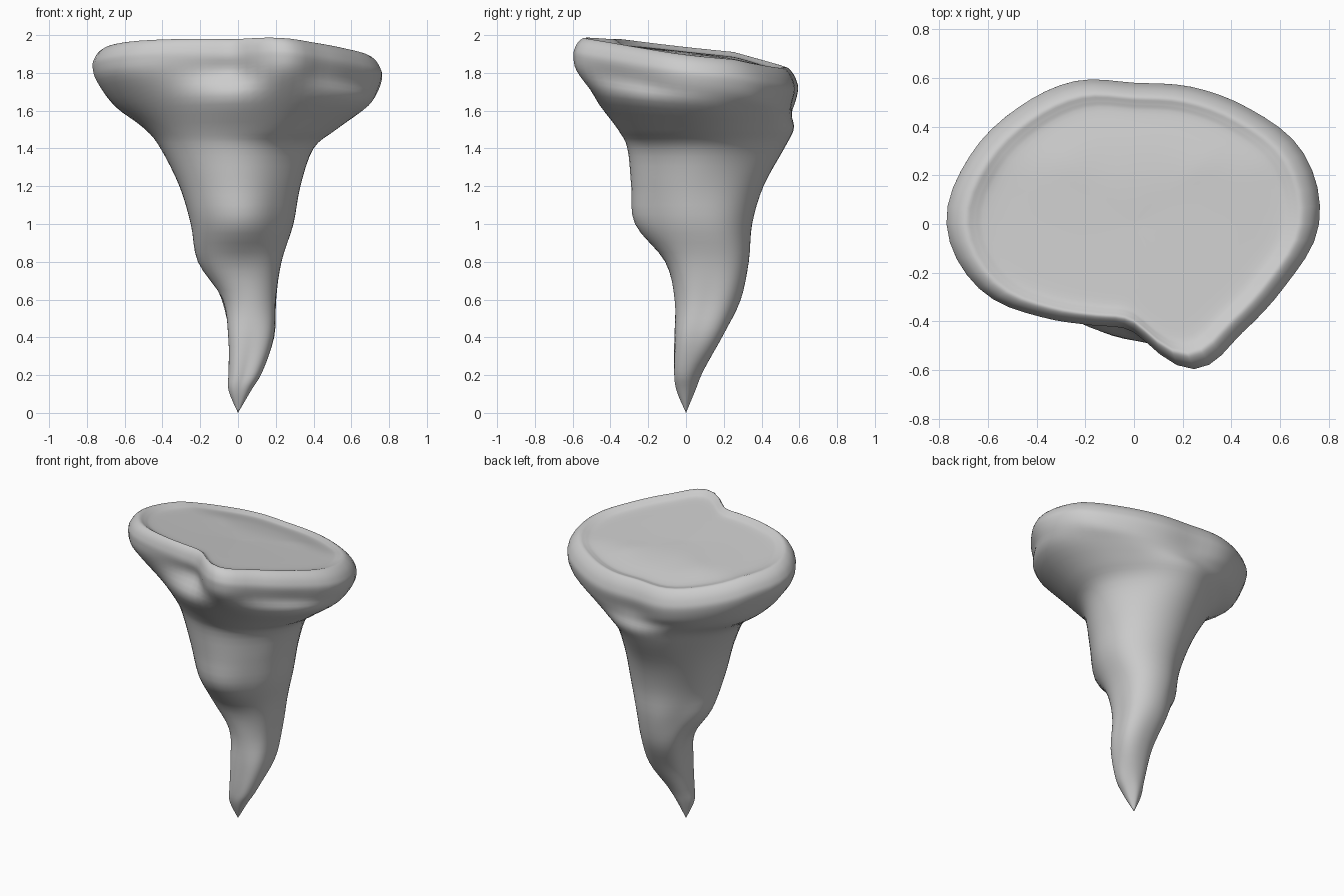
import bpy, bmesh
from math import cos, sin, pi

if "Cube" in bpy.data.objects:
    bpy.data.objects.remove(bpy.data.objects["Cube"], do_unlink=True)

SEGMENTS = 64
STEPS = 4

# Trunk sections in hundredths: height, centre x, centre y,
# then eight radii running anticlockwise from +x
TRUNK = [
    (0, 0, 0, [0] * 8),
    (12, 1, 0, [6, 5, 5, 5, 6, 6, 5, 6]),
    (22, 4, 1, [9, 8, 8, 9, 9, 9, 7, 9]),
    (40, 7, 6, [12, 14, 13, 13, 12, 14, 12, 13]),
    (60, 6, 11, [14, 17, 18, 18, 14, 17, 17, 16]),
    (80, 1, 11, [22, 24, 22, 19, 22, 24, 22, 23]),
    (100, 2, 4, [27, 31, 31, 28, 27, 29, 31, 26]),
    (120, 1, 6, [32, 34, 35, 33, 32, 34, 35, 31]),
    (140, 0, 10, [40, 38, 42, 39, 41, 41, 41, 38]),
    (150, 1, 10, [51, 45, 47, 45, 50, 46, 46, 48]),
    (163, 1, 4, [68, 57, 52, 58, 66, 51, 52, 61]),
]

# Rim outline, sixteen radii in hundredths
OUTLINE = [76, 75.5, 67, 61, 58, 63.5, 67.5, 73, 77, 69, 54, 45, 44.5, 64.5, 63, 67]

# Cap sections: outline scale and drop below the sloping rim height
CAP = [(.97, .18), (1, .1), (.985, .055), (.95, .02), (.9, 0), (.85, .012),
       (.78, .025), (.55, .028), (.3, .03), (0, .032)]


def spline(a, b, c, d, t):
    return b + .5 * t * (c - a + t * (2 * a - 5 * b + 4 * c - d + t * (3 * (b - c) + d - a)))


def radius_at(radii, turn):
    """Smooth periodic radius for a fraction of a full turn."""
    n = len(radii)
    i = int(turn * n)
    return spline(*(radii[(i + k) % n] for k in (-1, 0, 1, 2)), turn * n - i) / 100


def rim_height(x, y):
    """High at the front, falling away to the back and both sides."""
    return 1.935 - .11 * y - .03 * x - .04 * x * x - .18 * max(0, y - .25)


def trunk_ring(height, cx, cy, radii):
    ring = []
    for s in range(SEGMENTS):
        turn = s / SEGMENTS
        r = radius_at(radii, turn)
        x = cx / 100 + r * cos(2 * pi * turn)
        y = cy / 100 + r * sin(2 * pi * turn)
        tilt = .1 * y if height > 150 else 0
        ring.append((x, y, height / 100 - tilt))
    return ring


def cap_ring(scale, drop):
    ring = []
    for s in range(SEGMENTS):
        turn = s / SEGMENTS
        r = radius_at(OUTLINE, turn) * scale
        x, y = r * cos(2 * pi * turn), r * sin(2 * pi * turn)
        ring.append((x, y, rim_height(x, y) - drop))
    return ring


def loft(name, rings, material):
    """Skin smoothly interpolated rings into one closed surface."""
    bm = bmesh.new()
    last = len(rings) - 1
    rows = []
    for i in range(last):
        near = [rings[min(max(i + k, 0), last)] for k in (-1, 0, 1, 2)]
        for step in range(STEPS):
            rows.append([[spline(*(ring[s][axis] for ring in near), step / STEPS)
                          for axis in range(3)] for s in range(SEGMENTS)])
    rows.append(rings[last])
    grid = [[bm.verts.new(p) for p in row] for row in rows]
    for low, high in zip(grid, grid[1:]):
        for s in range(SEGMENTS):
            n = (s + 1) % SEGMENTS
            bm.faces.new((low[s], low[n], high[n], high[s]))
    # Close both poles
    bmesh.ops.remove_doubles(bm, verts=grid[0] + grid[-1], dist=.0001)
    bmesh.ops.recalc_face_normals(bm, faces=bm.faces)
    for face in bm.faces:
        face.smooth = True
    mesh = bpy.data.meshes.new(name)
    bm.to_mesh(mesh)
    bm.free()
    mesh.materials.append(material)
    obj = bpy.data.objects.new(name, mesh)
    bpy.context.collection.objects.link(obj)
    return obj


# Plain grey stone
stone = bpy.data.materials.new("grey_stone")
stone.use_nodes = True
stone.diffuse_color = (.6, .6, .6, 1)
stone.node_tree.nodes["Principled BSDF"].inputs["Base Color"].default_value = (.6, .6, .6, 1)

# Tapering rock with a flared, sloping, dished top
loft("floating_rock", [trunk_ring(*row) for row in TRUNK] + [cap_ring(*row) for row in CAP], stone)
